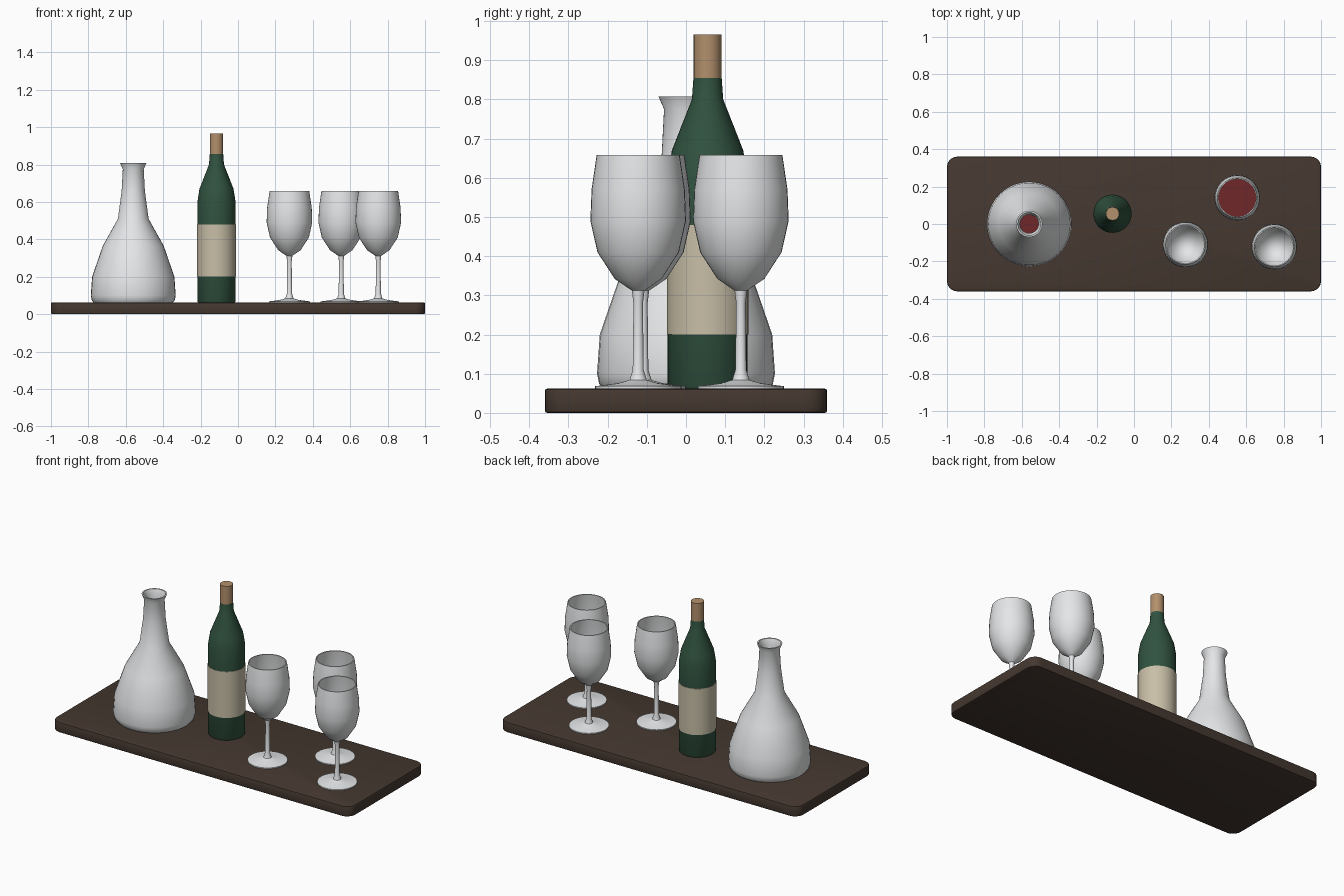
import bpy, bmesh, math

if "Cube" in bpy.data.objects:
    bpy.data.objects.remove(bpy.data.objects["Cube"])

def material(name, rgb):
    m = bpy.data.materials.new(name)
    m.diffuse_color = (*rgb, 1)
    m.use_nodes = True
    m.node_tree.nodes["Principled BSDF"].inputs["Base Color"].default_value = m.diffuse_color
    return m

WOOD = material("dark wood", (0.06, 0.04, 0.03))
GLASS = material("clear glass", (0.78, 0.79, 0.80))
GREEN = material("green glass", (0.03, 0.085, 0.05))
PAPER = material("cream paper", (0.58, 0.52, 0.39))
CORK = material("cork", (0.45, 0.28, 0.15))
WINE = material("red wine", (0.16, 0.02, 0.022))

def finish(bm, name, mat, loc, angle=40):
    bmesh.ops.recalc_face_normals(bm, faces=bm.faces[:])
    me = bpy.data.meshes.new(name)
    bm.to_mesh(me)
    bm.free()
    me.materials.append(mat)
    ob = bpy.data.objects.new(name, me)
    ob.location = loc
    bpy.context.collection.objects.link(ob)
    bpy.ops.object.select_all(action='DESELECT')
    ob.select_set(True)
    bpy.context.view_layer.objects.active = ob
    bpy.ops.object.shade_smooth_by_angle(angle=math.radians(angle))
    return ob

def lathe(name, profile, mat, x, y, segs=40):
    """Spin (radius, z) points about z; radius 0 closes the ends."""
    bm = bmesh.new()
    rings = []
    for r, z in profile:
        if r == 0:
            rings.append([bm.verts.new((0, 0, z))] * segs)
        else:
            rings.append([bm.verts.new((r * math.cos(2 * math.pi * i / segs),
                                        r * math.sin(2 * math.pi * i / segs), z))
                          for i in range(segs)])
    for a, b in zip(rings, rings[1:]):
        for i in range(segs):
            j = (i + 1) % segs
            bm.faces.new(list(dict.fromkeys((a[i], a[j], b[j], b[i]))))
    return finish(bm, name, mat, (x, y, 0))

# Tray: rounded rectangle slab with softened edges
bm = bmesh.new()
R, N = 0.055, 6
pts = []
for k, (sx, sy) in enumerate([(1, 1), (-1, 1), (-1, -1), (1, -1)]):
    for i in range(N + 1):
        a = math.pi / 2 * (k + i / N)
        pts.append((sx * (1 - R) + R * math.cos(a), sy * (0.36 - R) + R * math.sin(a), 0))
base = bm.faces.new([bm.verts.new(p) for p in pts])
ext = bmesh.ops.extrude_face_region(bm, geom=[base])
top = [v for v in ext["geom"] if isinstance(v, bmesh.types.BMVert)]
bmesh.ops.translate(bm, verts=top, vec=(0, 0, 0.062))
rims = [e for e in bm.edges if abs(e.verts[0].co.z - e.verts[1].co.z) < 1e-5]
bmesh.ops.bevel(bm, geom=rims, offset=0.006, segments=2, profile=0.5, affect='EDGES')
finish(bm, "tray", WOOD, (0, 0, 0))

# Decanter: outer wall, lip, then inner wall back down
DX = -0.56
lathe("decanter", [
    (0, 0.062), (0.212, 0.062), (0.222, 0.075), (0.227, 0.10), (0.220, 0.20),
    (0.163, 0.365), (0.082, 0.51), (0.062, 0.66), (0.056, 0.775), (0.070, 0.807),
    (0.062, 0.807), (0.049, 0.775), (0.054, 0.66), (0.074, 0.51), (0.155, 0.36),
    (0.211, 0.20), (0.217, 0.10), (0.205, 0.075), (0, 0.075)], GLASS, DX, 0)
lathe("decanter_wine", [
    (0, 0.078), (0.203, 0.078), (0.214, 0.10), (0.208, 0.20), (0.170, 0.315),
    (0, 0.315)], WINE, DX, 0)

# Bottle with wraparound label and cork
BX, BY = -0.115, 0.055
lathe("bottle", [
    (0, 0.062), (0.098, 0.062), (0.102, 0.068), (0.102, 0.60), (0.091, 0.67),
    (0.040, 0.80), (0.036, 0.855), (0, 0.855)], GREEN, BX, BY)
lathe("bottle_label", [
    (0.101, 0.20), (0.104, 0.20), (0.104, 0.48), (0.101, 0.48)], PAPER, BX, BY)
lathe("cork", [(0, 0.85), (0.036, 0.85), (0.036, 0.965), (0, 0.965)], CORK, BX, BY, 20)

# Three stemmed glasses, the rear one filled
glass = [
    (0, 0.062), (0.110, 0.062), (0.110, 0.068), (0.050, 0.076), (0.022, 0.084),
    (0.014, 0.11), (0.012, 0.28), (0.016, 0.312), (0.060, 0.342), (0.104, 0.41),
    (0.122, 0.49), (0.119, 0.57), (0.106, 0.658),
    (0.100, 0.658), (0.113, 0.57), (0.116, 0.49), (0.098, 0.413),
    (0.055, 0.350), (0, 0.325)]
for i, (x, y) in enumerate([(0.275, -0.11), (0.75, -0.122), (0.552, 0.14)]):
    lathe(f"wine_glass_{i + 1}", glass, GLASS, x, y)
lathe("glass_wine", [
    (0, 0.33), (0.052, 0.353), (0.095, 0.415), (0.112, 0.48), (0, 0.48)], WINE, 0.552, 0.14)
